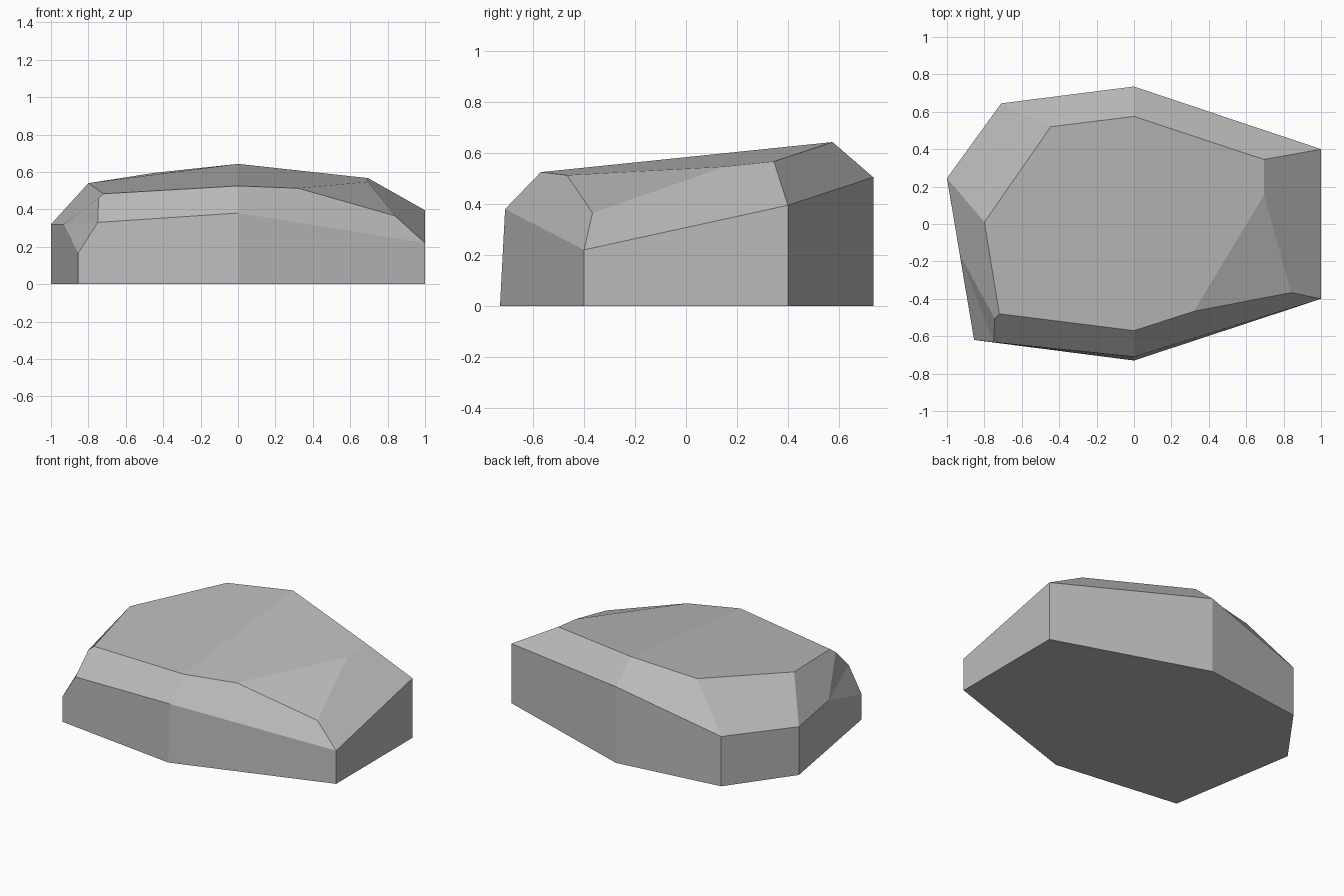
import bpy
import bmesh

cube = bpy.data.objects.get("Cube")
if cube:
    bpy.data.objects.remove(cube, do_unlink=True)

# Single stone colour
stone = bpy.data.materials.new("stone grey")
stone.use_nodes = True
grey = (0.5, 0.5, 0.5, 1)
stone.diffuse_color = grey
shader = next(n for n in stone.node_tree.nodes if n.type == 'BSDF_PRINCIPLED')
shader.inputs["Base Color"].default_value = grey
shader.inputs["Roughness"].default_value = 0.9

# Top edge of the seven upright sides, counterclockwise seen from above
rim = {
    "right_front": (1, -.4, .22),
    "right_back": (1, .4, .395),
    "back": (0, .735, .505),
    "back_left": (-.71, .645, .33),
    "left": (-1, .245, .32),
    "front_left": (-.855, -.62, .165),
    "front": (0, -.71, .38),
}

# Chipped corner at the front left, part way along two sides
chip = {
    "chip_left": (-.931, -.165, .32),
    "chip_front": (-.75, -.632, .33),
    "chip_top": (-.745, -.505, .46),
}

# Outline of the sloping top, and the spur that runs down to the right
crown = {
    "top_left": (-.8, .01, .54),
    "top_back_left": (-.445, .52, .595),
    "top_back": (0, .575, .643),
    "top_right": (.695, .345, .567),
    "top_right_mid": (.695, .155, .547),
    "top_front_right": (.32, -.467, .513),
    "top_front": (0, -.57, .525),
    "top_front_left": (-.72, -.48, .483),
    "spur": (.84, -.367, .365),
}

bm = bmesh.new()
v = {name: bm.verts.new(p) for part in (rim, chip, crown) for name, p in part.items()}


def face(*names):
    return bm.faces.new([v[n] for n in names])


# Flat base, with the front corner set slightly forward
corners = list(rim)
for name in corners:
    x, y, z = rim[name]
    v["foot_" + name] = bm.verts.new((x, -.73 if name == "front" else y, 0))
face(*["foot_" + n for n in reversed(corners)])

# Upright sides; two of them include a point of the chipped corner
extra = {"left": ["chip_left"], "front_left": ["chip_front"]}
for a, b in zip(corners, corners[1:] + corners[:1]):
    face("foot_" + a, "foot_" + b, b, *extra.get(a, []), a)

# Top, folded along the middle
face("top_front", "top_back", "top_back_left", "top_left", "top_front_left")
face("top_front", "top_front_right", "top_right_mid", "top_right", "top_back")

# Bevels between the top and the sides
face("right_back", "top_right", "top_right_mid", "spur", "right_front")
face("top_front_right", "spur", "top_right_mid")
face("front", "right_front", "spur", "top_front_right", "top_front")
face("chip_front", "front", "top_front", "top_front_left", "chip_top")
face("back", "top_back", "top_right", "right_back")
face("back_left", "top_back_left", "top_back", "back")
face("left", "top_left", "top_back_left", "back_left")
face("chip_left", "chip_top", "top_front_left", "top_left", "left")

# Two facets of the chipped corner
face("front_left", "chip_front", "chip_left")
face("chip_left", "chip_front", "chip_top")

bmesh.ops.recalc_face_normals(bm, faces=bm.faces)
mesh = bpy.data.meshes.new("rock")
bm.to_mesh(mesh)
bm.free()
mesh.materials.append(stone)
rock = bpy.data.objects.new("rock", mesh)
bpy.context.collection.objects.link(rock)
